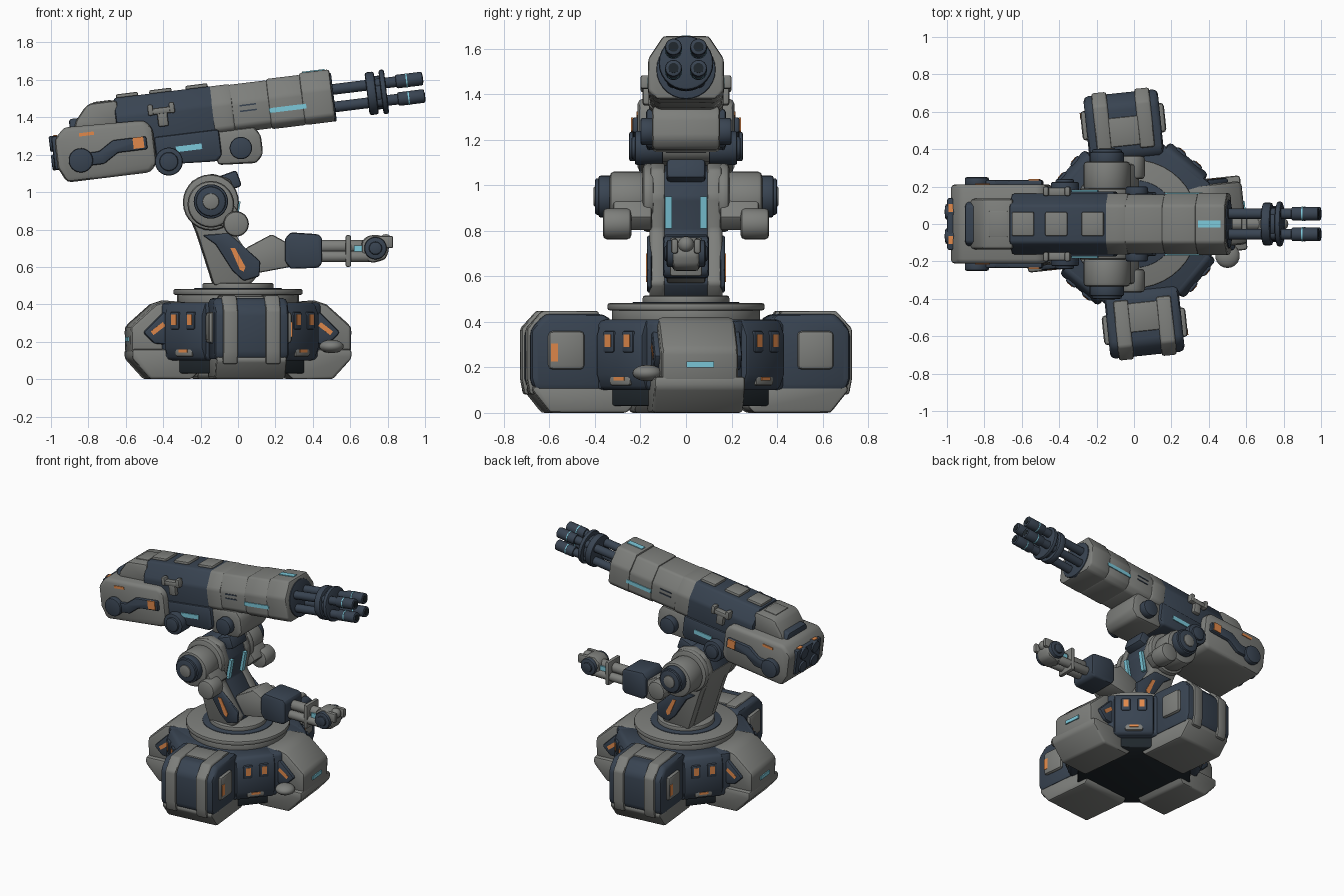
import bpy, bmesh, math
from mathutils import Matrix, Vector

if "Cube" in bpy.data.objects:
    bpy.data.objects.remove(bpy.data.objects["Cube"])

def material(name, r, g, b):
    m = bpy.data.materials.new(name)
    m.diffuse_color = (r, g, b, 1)
    m.use_nodes = True
    m.node_tree.nodes["Principled BSDF"].inputs["Base Color"].default_value = m.diffuse_color
    return m

GRAY = material("warm gray armor", .207, .212, .2)
NAVY = material("dark navy metal", .04, .057, .083)
CYAN = material("cyan glow", .2, .58, .7)
ORANGE = material("orange glow", .75, .25, .07)
BLACK = material("underside black", .014, .02, .025)
I = Matrix.Identity(4)

def finish(name, bm, mat, bevel=.0, M=I):
    bmesh.ops.recalc_face_normals(bm, faces=bm.faces)
    if bevel:
        es = [e for e in bm.edges if len(e.link_faces) == 2 and e.calc_face_angle() > .5]
        bmesh.ops.bevel(bm, geom=es, offset=bevel, segments=2, profile=.5, affect='EDGES', clamp_overlap=True)
    bm.transform(M)
    me = bpy.data.meshes.new(name)
    bm.to_mesh(me)
    bm.free()
    me.materials.append(mat)
    me.shade_smooth()
    me.set_sharp_from_angle(angle=math.radians(38))
    ob = bpy.data.objects.new(name, me)
    bpy.context.collection.objects.link(ob)
    return ob

def prism(name, pts, t0, t1, mat, bevel=.012, M=I, axis='y'):
    place = {'y': lambda a, b, t: (a, t, b), 'x': lambda a, b, t: (t, a, b), 'z': lambda a, b, t: (a, b, t)}[axis]
    bm = bmesh.new()
    lo = [bm.verts.new(place(a, b, t0)) for a, b in pts]
    hi = [bm.verts.new(place(a, b, t1)) for a, b in pts]
    bm.faces.new(lo)
    bm.faces.new(hi[::-1])
    n = len(pts)
    for i in range(n):
        bm.faces.new((lo[i], lo[(i + 1) % n], hi[(i + 1) % n], hi[i]))
    return finish(name, bm, mat, bevel, M)

def box(name, x0, x1, y0, y1, z0, z1, mat, bevel=.012, M=I):
    return prism(name, [(x0, z0), (x1, z0), (x1, z1), (x0, z1)], y0, y1, mat, bevel, M)

def cyl(name, a, b, r, t0, t1, mat, axis='y', M=I, bevel=.01, seg=28):
    pts = [(a + r * math.cos(math.tau * i / seg), b + r * math.sin(math.tau * i / seg)) for i in range(seg)]
    return prism(name, pts, t0, t1, mat, bevel, M, axis)

def ball(name, c, r, mat, scale=(1, 1, 1)):
    bm = bmesh.new()
    bmesh.ops.create_uvsphere(bm, u_segments=24, v_segments=14, radius=r)
    return finish(name, bm, mat, 0, Matrix.Translation(c) @ Matrix.Diagonal((*scale, 1)))

def rot(deg, axis='Z'):
    return Matrix.Rotation(math.radians(deg), 4, axis)

# ---- Base hub and turntable
octa = [(.465 * math.cos(math.radians(28.5 + 45 * i)), .465 * math.sin(math.radians(28.5 + 45 * i))) for i in range(8)]
prism("base_hub", octa, .1, .41, NAVY, .025, axis='z')
prism("base_underside", [(x * .88, y * .88) for x, y in octa], .03, .12, BLACK, .01, axis='z')
cyl("turntable_collar", 0, 0, .325, .39, .46, GRAY, 'z', seg=40)
cyl("turntable_ring", 0, 0, .345, .45, .482, GRAY, 'z', seg=40)
cyl("turntable_inset", 0, 0, .235, .47, .487, NAVY, 'z', seg=40, bevel=.004)
cyl("turntable_seat", 0, 0, .19, .47, .515, GRAY, 'z', seg=40)

# ---- Diagonal hub blocks with orange windows
for k in range(4):
    M = rot(50 + 90 * k)
    prism("hub_block", [(.3, .1), (.43, .1), (.46, .17), (.46, .34), (.43, .41), (.3, .41)], -.135, .135, NAVY, .02, M)
    box("hub_lower_lip", .4, .455, -.06, .06, .12, .17, GRAY, .012, M)
    box("hub_lower_light", .45, .46, -.03, .03, .142, .158, ORANGE, 0, M)
    for s in (-1, 1):
        box("hub_window_frame", .44, .468, s * .055 - .032, s * .055 + .032, .265, .36, NAVY, .01, M)
        box("hub_window", .462, .471, s * .055 - .017, s * .055 + .017, .29, .345, ORANGE, 0, M)

# ---- Side pods (along y) and wedge pods (along x)
pod = [(.34, .1), (.69, .1), (.705, .15), (.705, .365), (.64, .435), (.38, .435), (.34, .40)]
strap = [(.4, .09), (.705, .08), (.718, .15), (.718, .37), (.647, .448), (.4, .448)]
wedge = [(.28, .1), (.59, .13), (.595, .28), (.46, .4), (.4, .42), (.28, .41)]
for k in range(4):
    M = rot(6 + 90 * k)
    if k % 2:
        prism("side_pod", pod, -.2, .2, NAVY, .03, M)
        prism("side_pod_foot", [(.25, .03), (.28, 0), (.62, 0), (.7, .1), (.685, .13), (.3, .12)], -.19, .19, GRAY, .015, M)
        box("side_pod_top_plate", .42, .575, -.08, .08, .42, .445, GRAY, .008, M)
        for s in (-1, 1):
            prism("side_pod_strap", strap, s * .115 - .04, s * .115 + .04, GRAY, .012, M)
            box("side_pod_cheek", .47, .63, s * .205 - .02, s * .205 + .02, .19, .36, GRAY, .025, M)
        box("side_pod_light", .59, .62, .219, .227, .225, .305, ORANGE, 0, M)
    else:
        prism("wedge_pod", wedge, -.17, .17, GRAY, .025, M)
        prism("wedge_pod_foot", [(.21, .06), (.27, 0), (.49, 0), (.59, .11), (.59, .16), (.24, .16)], -.2, .2, GRAY, .015, M)
        box("wedge_pod_light", .59, .601, -.06, .06, .2, .225, CYAN, 0, M)
        for s in (-1, 1):
            prism("wedge_side_inset", [(.3, .2), (.36, .18), (.47, .19), (.53, .25), (.42, .36), (.3, .38)],
                  s * .175 - .02, s * .175 + .02, NAVY, .015, M)
            prism("wedge_side_light", [(.41, .285), (.475, .235), (.49, .255), (.425, .305)], s * .193 - .004, s * .193 + .004, ORANGE, 0, M)
ball("pod_knob", (.5, -.17, .175), .065, GRAY, (1, 1, .55))

# ---- Pedestal arm
arm = [(-.13, .5), (.06, .5), (.12, .57), (-.03, .8), (0, .95), (-.04, 1.07), (-.14, 1.1), (-.25, 1.06), (-.295, .95), (-.22, .78)]
prism("arm_core", [(x * .97 - .005, z * .98 + .012) for x, z in arm], -.1, .1, NAVY, .012)
prism("arm_back_plate", [(-.135, .5), (-.08, .5), (-.17, .8), (-.24, .95), (-.295, .95), (-.225, .78)], -.11, .11, GRAY, .01)
box("neck_cap", -.06, .06, -.085, .085, -.045, .045, NAVY, .015, Matrix.Translation((-.05, 0, 1.055)) @ rot(-20, 'Y'))
for s in (-1, 1):
    def sided(name, fn, *a, lo, hi, mat, **kw):
        fn(name, *a, min(s * lo, s * hi), max(s * lo, s * hi), mat, **kw)
    sided("arm_side_plate", prism, arm, lo=.09, hi=.16, mat=GRAY, bevel=.018)
    sided("arm_dark_cover", prism, [(-.19, .77), (-.05, .78), (.12, .63), (.115, .55), (.03, .525), (-.03, .58), (-.12, .72)],
          lo=.15, hi=.171, mat=NAVY, bevel=.01)
    sided("arm_light", prism, [(-.04, .7), (-.015, .7), (.04, .6), (.03, .575), (.01, .585)], lo=.168, hi=.175, mat=ORANGE, bevel=0)
    sided("shoulder_drum", cyl, -.145, .945, .15, lo=.14, hi=.19, mat=GRAY, bevel=.018)
    sided("shoulder_hub", cyl, -.145, .935, .125, lo=.18, hi=.335, mat=GRAY, bevel=.02)
    sided("shoulder_ring", cyl, -.145, .95, .092, lo=.32, hi=.385, mat=NAVY)
    sided("shoulder_ring_flange", cyl, -.145, .95, .08, lo=.36, hi=.4, mat=NAVY)
    sided("shoulder_cap", cyl, -.145, .95, .045, lo=.38, hi=.407, mat=GRAY)
    sided("elbow_roller", cyl, -.01, .83, .068, lo=.24, hi=.365, mat=GRAY, bevel=.018)
    sided("elbow_bridge", prism, [(-.16, .84), (-.03, .8), (.03, .86), (-.06, .98)], lo=.15, hi=.32, mat=GRAY)
    sided("neck_light", prism, [(-.03, .81), (-.01, .81), (.014, .95), (-.01, .95)], lo=.062, hi=.092, mat=CYAN, bevel=0)

# ---- Small forward manipulator
prism("manipulator_link", [(.02, .58), (.12, .57), (.28, .6), (.28, .72), (.18, .775), (.04, .7)], -.085, .085, GRAY, .012)
prism("manipulator_sleeve", [(.25, .63), (.28, .59), (.43, .595), (.45, .62), (.45, .755), (.43, .775), (.28, .785), (.25, .75)],
      -.1, .1, NAVY, .02)
for s in (-1, 1):
    cyl("manipulator_rod", s * .035, .655, .03, .43, .7, GRAY, 'x')
    box("manipulator_finger", .74, .83, s * .05 - .015, s * .05 + .015, .7, .765, GRAY, .01)
cyl("manipulator_top_rod", 0, .71, .035, .43, .7, GRAY, 'x')
box("manipulator_flange", .575, .605, -.07, .07, .6, .77, GRAY, .01)
box("manipulator_light", .62, .67, -.045, .045, .665, .715, CYAN, 0)
prism("manipulator_wrist", [(.66, .64), (.72, .62), (.79, .64), (.81, .7), (.77, .77), (.7, .77), (.66, .74)], -.06, .06, GRAY, .02)
cyl("manipulator_joint", .735, .7, .06, -.085, .085, NAVY)
cyl("manipulator_joint_cap", .735, .7, .035, -.095, .095, NAVY)
ball("manipulator_tip", (.79, 0, .74), .035, GRAY)

# ---- Gun, built level and tilted upward
G = Matrix.Translation((0, 0, 1.4)) @ rot(-7, 'Y')
def shell(name, u0, u1, top, bot, hw, mat):
    half = [(.1, top), (hw, top - .1), (hw, bot + .035), (hw - .04, bot)]
    prism(name, half + [(-y, w) for y, w in half[::-1]], u0, u1, mat, .014, G, 'x')
shell("gun_front_shell", .17, .36, .185, -.085, .162, GRAY)
shell("gun_muzzle_shell", .35, .515, .195, -.085, .166, GRAY)
shell("gun_mid_shell", -.11, .18, .178, -.08, .158, GRAY)
shell("gun_collar", -.14, -.02, .182, -.085, .164, GRAY)
shell("gun_dark_shell", -.65, -.12, .183, -.1, .163, NAVY)
shell("gun_core", -.9, -.3, .1, -.2, .14, NAVY)
prism("gun_lower_dark_box", [(-.46, -.2), (-.14, -.22), (-.11, -.19), (-.11, -.05), (-.46, -.05)], -.175, .175, NAVY, .015, G)
prism("gun_lower_mount", [(-.14, -.24), (.07, -.255), (.11, -.21), (.11, -.11), (.08, -.06), (-.14, -.06)], -.15, .15, GRAY, .02, G)
prism("gun_rear_block", [(-.99, -.15), (-.95, -.235), (-.5, -.235), (-.46, -.19), (-.46, 0), (-.5, .045), (-.93, .06), (-.99, 0)],
      -.212, .212, GRAY, .025, G)
prism("gun_rear_hump", [(-.885, .03), (-.86, .09), (-.8, .16), (-.77, .17), (-.63, .17), (-.63, .03)], -.135, .135, GRAY, .02, G)
box("gun_hump_panel", -.76, -.66, -.07, .07, .165, .175, GRAY, .004, G)
for u in (-.575, -.395, -.2):
    box("gun_top_plate", u - .06, u + .06, -.065, .065, .175, .201, GRAY, .01, G)
box("gun_top_light", .37, .49, -.02, .02, .192, .2, CYAN, 0, G)

# Rear thruster plate
box("gun_rear_plate", -1.005, -.97, -.14, .14, -.16, .02, NAVY, .012, G)
for s in (-1, 1):
    for w in (-.12, -.02):
        cyl("gun_rear_port", s * .065, w, .042, -1.018, -.96, NAVY, 'x', G, .008)
    box("gun_rear_light", -.995, -.972, s * .085 - .022, s * .085 + .022, .015, .025, ORANGE, 0, G)

# Side fittings on both flanks
for s in (-1, 1):
    def flank(name, fn, *a, lo, hi, mat, bevel=.01):
        fn(name, *a, min(s * lo, s * hi), max(s * lo, s * hi), mat, bevel=bevel, M=G)
    def rect(u, w, l, h):
        return [(u - l / 2, w - h / 2), (u + l / 2, w - h / 2), (u + l / 2, w + h / 2), (u - l / 2, w + h / 2)]
    flank("rear_bracket", prism, [(-.86, -.16), (-.74, -.16), (-.66, -.11), (-.5, -.11), (-.5, -.04), (-.68, -.04), (-.76, -.09), (-.86, -.09)],
          lo=.2, hi=.235, mat=NAVY)
    flank("rear_bracket_knob", cyl, -.862, -.126, .065, lo=.2, hi=.25, mat=NAVY)
    flank("rear_upper_light", prism, rect(-.815, .01, .08, .018), lo=.208, hi=.217, mat=ORANGE, bevel=0)
    flank("rear_front_light", prism, rect(-.545, -.07, .058, .06), lo=.232, hi=.241, mat=ORANGE, bevel=0)
    flank("pivot_knob", cyl, -.396, -.19, .075, lo=.1, hi=.225, mat=NAVY)
    flank("pivot_knob_cap", cyl, -.396, -.19, .05, lo=.2, hi=.24, mat=NAVY)
    flank("lower_box_light", prism, rect(-.28, -.13, .14, .03), lo=.172, hi=.181, mat=CYAN, bevel=0)
    flank("mount_knob", cyl, -.005, -.165, .06, lo=.14, hi=.2, mat=NAVY)
    flank("front_light", prism, rect(.27, .015, .2, .026), lo=.16, hi=.168, mat=CYAN, bevel=0)
    for w in (.03, .06):
        flank("side_vent", prism, rect(.06, w, .09, .008), lo=.155, hi=.162, mat=NAVY, bevel=0)
    flank("hook_crossbar", prism, rect(-.4, .085, .13, .035), lo=.15, hi=.195, mat=GRAY)
    flank("hook_stem", prism, rect(-.4, .05, .055, .1), lo=.15, hi=.19, mat=GRAY)
    for u in (-.46, -.345):
        flank("hook_prong", prism, rect(u, .095, .03, .06), lo=.15, hi=.2, mat=GRAY)

# Barrel cluster
cyl("barrel_seat", 0, .045, .13, .49, .522, NAVY, 'x', G, .006)
for u, r, d in ((.7, .115, .05), (.735, .09, .05), (.775, .12, .03)):
    cyl("barrel_clamp", 0, .04, r, u, u + d, NAVY, 'x', G, .012)
for y in (-.055, .055):
    for w in (-.008, .086):
        cyl("barrel", y, w, .029, .5, .9, NAVY, 'x', G, 0, 18)
        cyl("barrel_tip", y, w, .037, .86, 1.005, NAVY, 'x', G, .008, 18)
        cyl("barrel_bore", y, w, .022, .99, 1.007, BLACK, 'x', G, 0, 18)
        cyl("barrel_glow_ring", y, w, .0385, .915, .922, CYAN, 'x', G, 0, 18)
